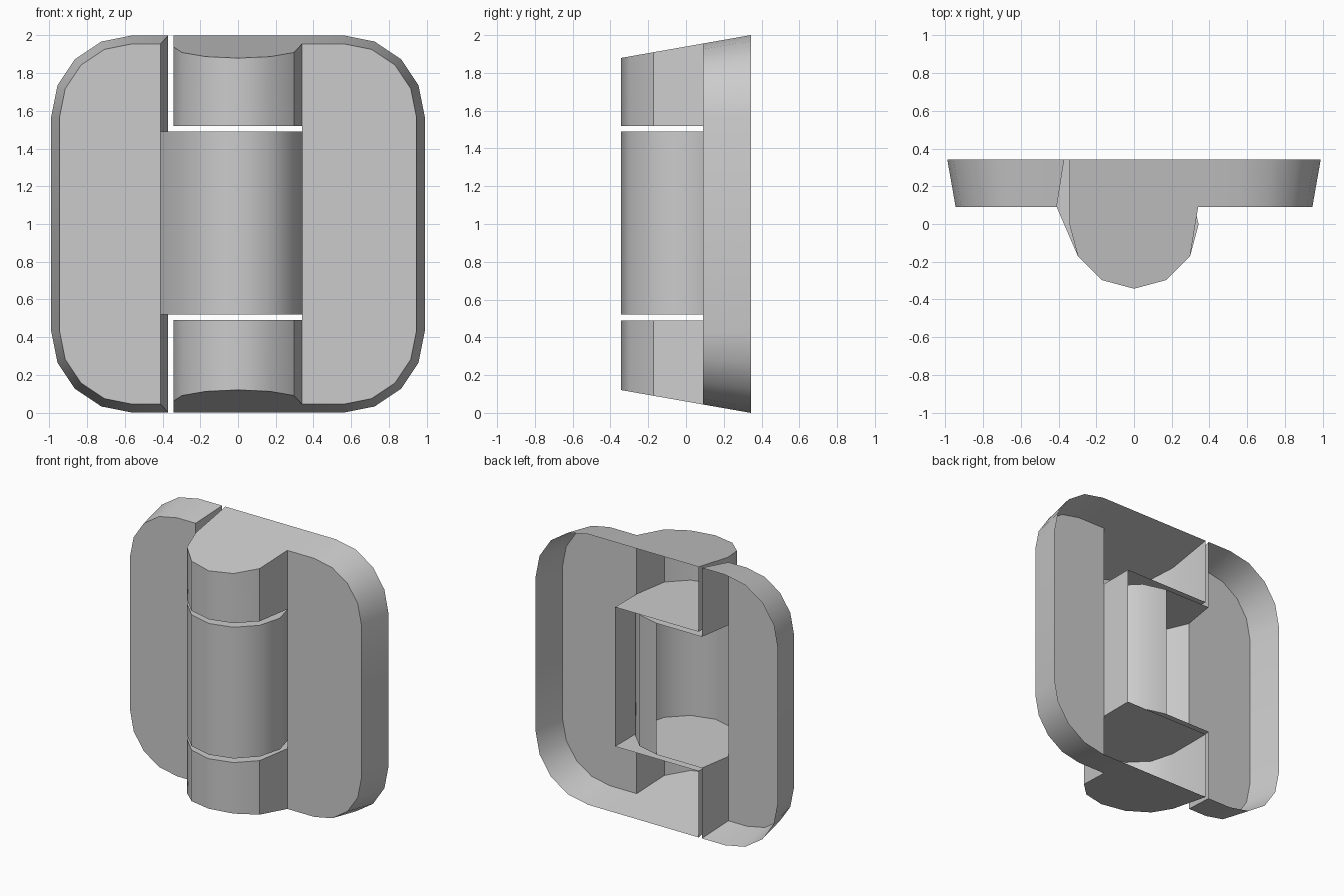
import bpy, bmesh, math

old = bpy.data.objects.get("Cube")
if old:
    bpy.data.objects.remove(old, do_unlink=True)

grey = bpy.data.materials.new("plain_grey")
grey.use_nodes = True
grey.diffuse_color = (0.6, 0.6, 0.6, 1)
grey.node_tree.nodes["Principled BSDF"].inputs["Base Color"].default_value = (0.6, 0.6, 0.6, 1)

R = 0.343          # barrel radius, also the y of the open back
PLATE_Y = 0.09     # front face of the leaves
DRAFT = 0.176      # taper of the outer sides
LOW, HIGH = 0.49, 1.52
MID_LOW, MID_HIGH = 0.52, 1.49


def top_z(y):
    return 2 - (R - y) * DRAFT


def build(name, faces, outward=True):
    """Weld a list of polygons into one smooth-shaded shell."""
    bm = bmesh.new()
    for face in faces:
        bm.faces.new([bm.verts.new(p) for p in face])
    bmesh.ops.remove_doubles(bm, verts=bm.verts, dist=0.0005)
    bmesh.ops.recalc_face_normals(bm, faces=bm.faces)
    mesh = bpy.data.meshes.new(name)
    bm.to_mesh(mesh)
    bm.free()
    mesh.materials.append(grey)
    obj = bpy.data.objects.new(name, mesh)
    bpy.context.collection.objects.link(obj)
    bpy.ops.object.select_all(action='DESELECT')
    obj.select_set(True)
    bpy.context.view_layer.objects.active = obj
    bpy.ops.object.shade_smooth_by_angle(angle=math.radians(32))
    return obj


def arc(start, end):
    """Points on the twelve-sided barrel, in steps of 30 degrees."""
    return [(R * math.cos(math.radians(a)), R * math.sin(math.radians(a)))
            for a in range(start, end + 1, 30)]


def barrel(name, wall, back, bottom, top):
    """Wall strip along a profile, with caps that also span the back points."""
    faces = []
    for a, b in zip(wall, wall[1:]):
        faces.append([(*a, bottom(a[1])), (*b, bottom(b[1])),
                      (*b, top(b[1])), (*a, top(a[1]))])
    for height in (bottom, top):
        faces.append([(*p, height(p[1])) for p in wall + back])
    return build(name, faces)


def outline(x_start, y):
    """Half rounded rectangle at depth y, from top inner to bottom inner corner."""
    inset = (R - y) * DRAFT
    r = 0.43 - inset
    upper = [(0.56 + r * math.sin(t), y, 1.57 + r * math.cos(t))
             for t in (math.pi / 8 * i for i in range(5))]
    lower = [(x, yy, 2 - z) for x, yy, z in reversed(upper)]
    return [(x_start, y, 2 - inset)] + upper + lower + [(x_start, y, inset)]


def leaf(name, side, x_back, x_front, walls):
    """Hollow leaf: front plate, tapered rim and inner wall pieces."""
    back, front = outline(x_back, R), outline(x_front, PLATE_Y)
    faces = [front]
    for i in range(len(back) - 1):
        faces.append([back[i], back[i + 1], front[i + 1], front[i]])
    for (b0, f0), (b1, f1) in walls:
        faces.append([(x_back, R, b0), (x_front, PLATE_Y, f0),
                      (x_front, PLATE_Y, f1), (x_back, R, b1)])
    return build(name, [[(side * x, y, z) for x, y, z in f] for f in faces])


# Leaves
rim = top_z(PLATE_Y)
leaf("wide_leaf", 1, 0.34, 0.34, [((LOW, LOW), (HIGH, HIGH))])
leaf("narrow_leaf", -1, 0.37, 0.41,
     [((MID_HIGH, MID_HIGH), (2, rim)), ((0, 2 - rim), (MID_LOW, MID_LOW))])

# Outer knuckles, joined to the wide leaf
outer_wall = [(-R, R)] + arc(180, 330) + [(0.34, PLATE_Y)]
outer_back = [(0.34, R)]
barrel("upper_knuckle", outer_wall, outer_back, lambda y: HIGH, top_z)
barrel("lower_knuckle", outer_wall, outer_back, lambda y: 2 - top_z(y), lambda y: LOW)

# Middle knuckle, joined to the narrow leaf and open at the back
middle_wall = [(-0.41, PLATE_Y)] + arc(210, 450)
barrel("middle_knuckle", middle_wall, [(-0.37, R)],
       lambda y: MID_LOW, lambda y: MID_HIGH)
